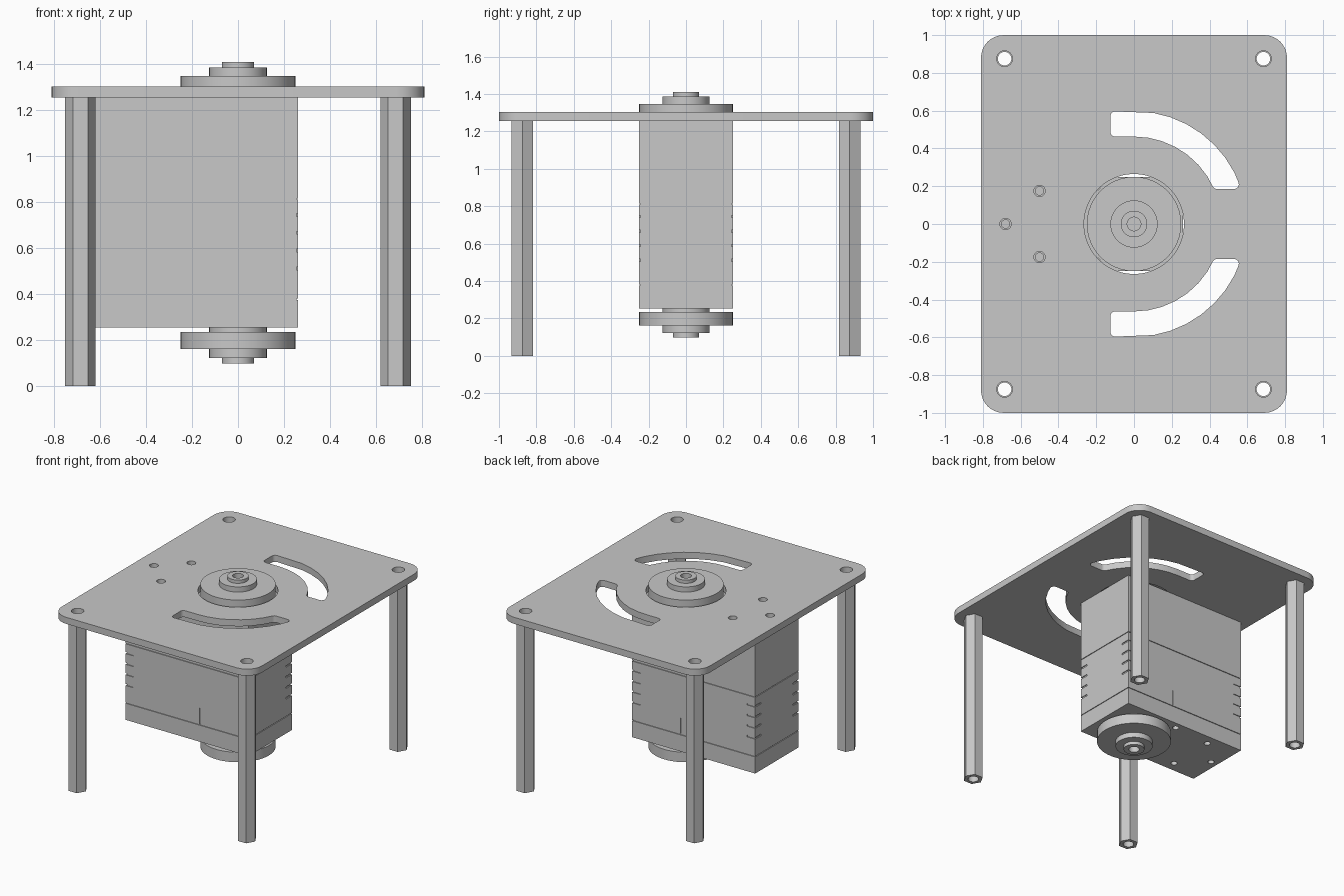
import bpy, bmesh
from math import sin, cos, pi, radians, asin
from mathutils import Vector

if "Cube" in bpy.data.objects:
    bpy.data.objects.remove(bpy.data.objects["Cube"])

GREY = (0.58, 0.58, 0.58, 1)
grey = bpy.data.materials.new("plain grey")
grey.use_nodes = True
grey.diffuse_color = GREY
grey.node_tree.nodes["Principled BSDF"].inputs["Base Color"].default_value = GREY


def ring(x, y, r, n=24):
    return [(x + r * cos(2 * pi * i / n), y + r * sin(2 * pi * i / n)) for i in range(n)]


def rect(x0, x1, y0, y1):
    return [(x0, y0), (x1, y0), (x1, y1), (x0, y1)]


def rounded(points, r, steps=6):
    """Round the sharp corners of a closed outline."""
    pts = [Vector((*p, 0)) for p in points]
    out = []
    for i, p in enumerate(pts):
        u = (pts[i - 1] - p).normalized()
        v = (pts[(i + 1) % len(pts)] - p).normalized()
        angle = u.angle(v)
        if angle > radians(140):
            out.append(p.xy)
            continue
        centre = p + (u + v).normalized() * r / sin(angle / 2)
        reach = r * cos(angle / 2) / sin(angle / 2)
        a, b = (p + u * reach - centre).normalized(), (p + v * reach - centre).normalized()
        out += [(centre + r * a.slerp(b, k / steps).normalized()).xy for k in range(steps + 1)]
    return out


def extrude(bm, loops, z0, z1):
    """Fill an outline with holes and raise it into a solid."""
    edges = []
    for loop in loops:
        vs = [bm.verts.new((p[0], p[1], z0)) for p in loop]
        edges += [bm.edges.new((vs[i - 1], vs[i])) for i in range(len(vs))]
    fill = bmesh.ops.triangle_fill(bm, edges=edges, use_beauty=True, normal=(0, 0, 1))
    faces = [f for f in fill["geom"] if isinstance(f, bmesh.types.BMFace)]
    top = bmesh.ops.extrude_face_region(bm, geom=faces, use_keep_orig=True)["geom"]
    bmesh.ops.translate(bm, vec=(0, 0, z1 - z0), verts=[g for g in top if isinstance(g, bmesh.types.BMVert)])


def finish(name, bm):
    bmesh.ops.recalc_face_normals(bm, faces=bm.faces)
    mesh = bpy.data.meshes.new(name)
    bm.to_mesh(mesh)
    bm.free()
    mesh.materials.append(grey)
    obj = bpy.data.objects.new(name, mesh)
    bpy.context.collection.objects.link(obj)
    return obj


def smooth(obj):
    bpy.ops.object.select_all(action="DESELECT")
    obj.select_set(True)
    bpy.context.view_layer.objects.active = obj
    bpy.ops.object.shade_smooth_by_angle(angle=radians(25))


def solid(name, loops, z0, z1):
    bm = bmesh.new()
    extrude(bm, loops, z0, z1)
    obj = finish(name, bm)
    smooth(obj)
    return obj


PLATE_Z, PLATE_TOP = 1.254, 1.302
BODY_Z, MID_Z = 0.254, 0.754
X0, X1, Y = -0.735, 0.26, 0.25
LEGS = [(sx * 0.685, sy * 0.875) for sx in (-1, 1) for sy in (-1, 1)]
SCREWS = [(-0.5, 0.175), (-0.5, -0.175), (-0.68, 0)]


# Mounting plate with horn opening, screw holes and two curved slots
def slot(side):
    def arc(r, a, b):
        return [(r * sin(a + (b - a) * i / 7), r * cos(a + (b - a) * i / 7)) for i in range(8)]
    inner, outer, end = 0.463, 0.597, 0.185
    pts = [(-0.125, inner), (-0.125, outer)]
    pts += arc(outer, radians(10), pi / 2 - asin(end / outer))
    pts += arc(inner, pi / 2 - asin(end / inner), 0)
    return [(p[0], side * p[1]) for p in rounded(pts, 0.025, 4)]


holes = [ring(x, y, 0.042) for x, y in LEGS] + [ring(x, y, 0.03) for x, y in SCREWS]
solid("mounting_plate",
      [rounded(rect(-0.81, 0.81, -1, 1), 0.12, 8), ring(0, 0, 0.265, 48), slot(1), slot(-1)] + holes,
      PLATE_Z, PLATE_TOP)

# Hollow hexagonal standoff legs
for i, (x, y) in enumerate(LEGS):
    solid(f"standoff_leg_{i + 1}", [ring(x, y, 0.0665, 6), ring(x, y, 0.036)], 0, PLATE_Z)

# Motor housing
body = solid("motor_housing", [rect(X0, X1, -Y, Y)], BODY_Z, PLATE_Z)

# Cutter: seams, corner vents, short joint lines and blind screw holes
bm = bmesh.new()
D, OUT = 0.006, 0.05
for z in (0.375, 0.81):
    extrude(bm, [rect(X0 - OUT, X1 + OUT, -Y - OUT, Y + OUT), rect(X0 + D, X1 - D, -Y + D, Y - D)], z, z + 0.005)
for z in (0.505, 0.583, 0.66, 0.738):
    for cx, sx in ((X0, -1), (X1, 1)):
        for sy in (-1, 1):
            corner = [(OUT, OUT), (-0.065, OUT), (-0.065, -D), (-D, -D), (-D, -0.065), (OUT, -0.065)]
            extrude(bm, [[(cx + sx * u, sy * (Y + v)) for u, v in corner]], z, z + 0.012)
for sy in (-1, 1):
    y0, y1 = sorted((sy * (Y - D), sy * (Y + OUT)))
    extrude(bm, [rect(-0.135, -0.13, y0, y1)], 0.385, 0.5)
for x, y in SCREWS + [(-0.2, 0.2), (-0.2, -0.2)]:
    extrude(bm, [ring(x, y, 0.022, 16)], BODY_Z - OUT, BODY_Z + 0.06)
    extrude(bm, [ring(x, y, 0.022, 16)], PLATE_Z - 0.06, PLATE_Z + OUT)
cutter = finish("housing_cutter", bm)
cutter.hide_render = True
mod = body.modifiers.new("details", "BOOLEAN")
mod.operation, mod.solver, mod.object = "DIFFERENCE", "EXACT", cutter
bpy.ops.object.select_all(action="DESELECT")
body.select_set(True)
bpy.context.view_layer.objects.active = body
bpy.ops.object.modifier_apply(modifier=mod.name)
bpy.data.objects.remove(cutter)

# Stepped round horns on the two ends of the shaft
PROFILE = [(0, 0.09), (0.036, 0.09), (0.036, 0.155), (0.07, 0.155), (0.07, 0.131), (0.125, 0.131),
           (0.125, 0.093), (0.25, 0.093), (0.25, 0.02), (0.125, 0.02), (0.125, 0), (0, 0)]
for name, side in (("top_horn", 1), ("bottom_horn", -1)):
    bm = bmesh.new()
    vs = [bm.verts.new((r, 0, MID_Z + side * (0.5 + h))) for r, h in PROFILE]
    edges = [bm.edges.new(pair) for pair in zip(vs, vs[1:])]
    bmesh.ops.spin(bm, geom=vs + edges, cent=(0, 0, 0), axis=(0, 0, 1), angle=2 * pi, steps=48)
    bmesh.ops.remove_doubles(bm, verts=bm.verts, dist=0.0001)
    smooth(finish(name, bm))
